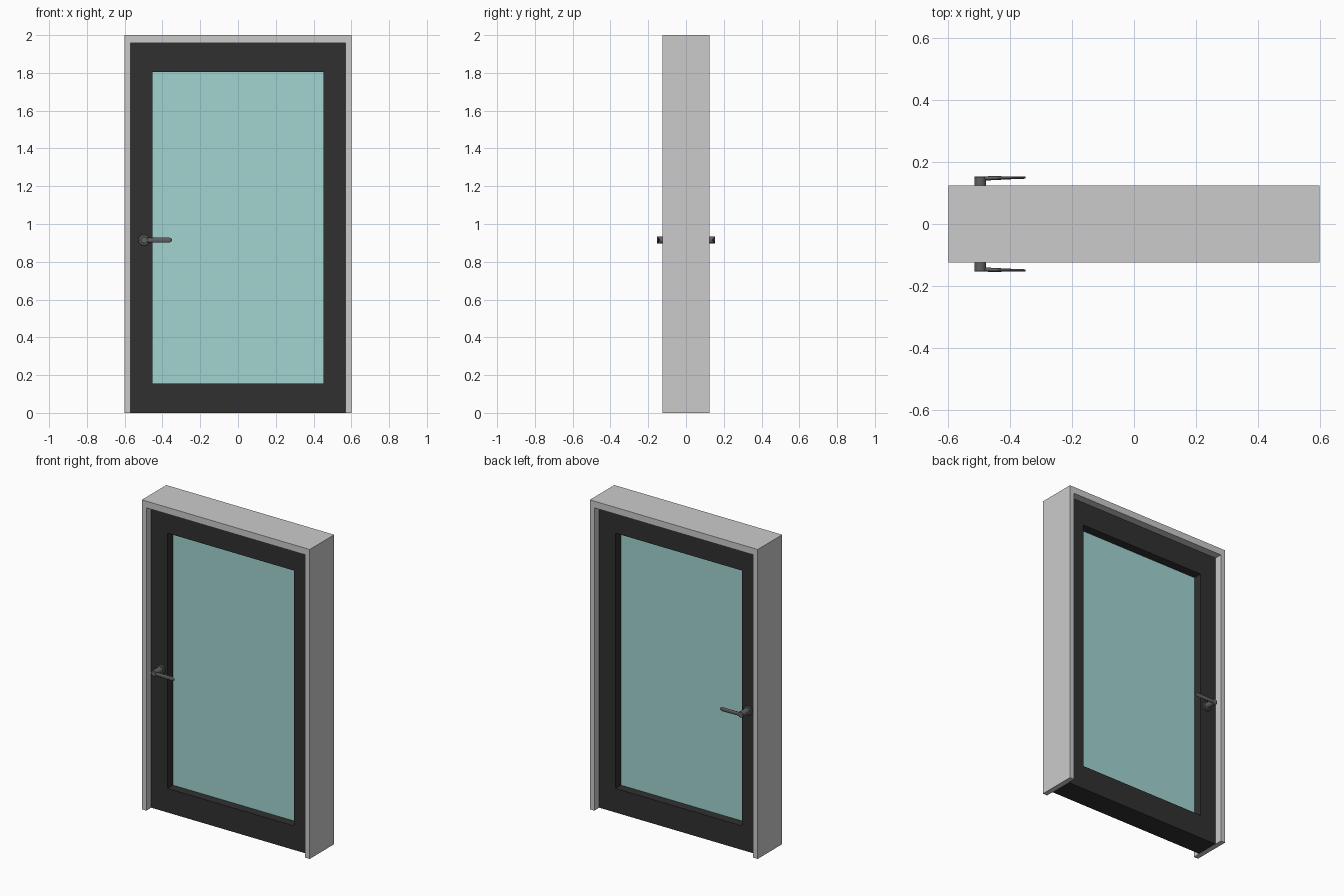
import bpy, bmesh, math

if "Cube" in bpy.data.objects:
    bpy.data.objects.remove(bpy.data.objects["Cube"])


def loft(name, loops, cyclic=False, color=None, mirror=False, smooth=False):
    """Skin matching point loops; close as a ring or cap both ends."""
    bm = bmesh.new()
    rows = [[bm.verts.new(p) for p in loop] for loop in loops]
    n = len(rows[0])
    pairs = list(zip(rows, rows[1:])) + ([(rows[-1], rows[0])] if cyclic else [])
    for a, b in pairs:
        for i in range(n):
            j = (i + 1) % n
            bm.faces.new((a[i], a[j], b[j], b[i]))
    if not cyclic:
        bm.faces.new(rows[0])
        bm.faces.new(rows[-1])
    bmesh.ops.recalc_face_normals(bm, faces=bm.faces)
    me = bpy.data.meshes.new(name)
    bm.to_mesh(me)
    bm.free()
    ob = bpy.data.objects.new(name, me)
    bpy.context.collection.objects.link(ob)
    if color:
        mat = bpy.data.materials.new(name + "_colour")
        mat.diffuse_color = (*color, 1)
        mat.use_nodes = True
        mat.node_tree.nodes["Principled BSDF"].inputs["Base Color"].default_value = mat.diffuse_color
        me.materials.append(mat)
    if mirror:
        mod = ob.modifiers.new("both_sides", 'MIRROR')
        mod.use_axis = (False, True, False)
    if smooth:
        bpy.ops.object.select_all(action='DESELECT')
        ob.select_set(True)
        bpy.context.view_layer.objects.active = ob
        bpy.ops.object.shade_smooth_by_angle(angle=math.radians(40))
    return ob


def rect(hx, z0, z1, y):
    return [(-hx, y, z0), (hx, y, z0), (hx, y, z1), (-hx, y, z1)]


def circle_y(r, y, n=28):
    return [(HX + r * math.cos(t), y, HZ + r * math.sin(t))
            for t in (2 * math.pi * i / n for i in range(n))]


def ellipse_x(x, y, ry, rz, n=16):
    return [(x, y + ry * math.cos(t), HZ + rz * math.sin(t))
            for t in (2 * math.pi * i / n for i in range(n))]


HX, HZ = -0.497, 0.915          # handle axis
DARK, STEEL, TEAL = (0.03,) * 3, (0.12,) * 3, (0.36, 0.66, 0.64)

# Door frame: two jambs and a head, open at the floor
outline = [(-0.6, 0), (-0.6, 2), (0.6, 2), (0.6, 0),
           (0.568, 0), (0.568, 1.957), (-0.568, 1.957), (-0.568, 0)]
loft("door_frame", [[(x, y, z) for x, z in outline] for y in (-0.125, 0.125)])

# Door leaf: dark ring around the glass opening
D = 0.075
outer, inner = (0.568, 0.0, 1.957), (0.453, 0.155, 1.805)
loft("door_leaf", [rect(*outer, -D), rect(*outer, D),
                   rect(*inner, D), rect(*inner, -D)], cyclic=True, color=DARK)

# Glass pane
loft("glass_pane", [rect(*inner, -0.018), rect(*inner, 0.018)], color=TEAL)

# Handle parts, mirrored to both faces
loft("handle_rosette", [circle_y(0.03, D), circle_y(0.03, D + 0.008),
                        circle_y(0.027, D + 0.011)],
     color=STEEL, mirror=True, smooth=True)
loft("handle_hub", [circle_y(0.019, D), circle_y(0.019, 0.152),
                    circle_y(0.017, 0.154)],
     color=STEEL, mirror=True, smooth=True)
lever = [(-0.495, 0.147, 0.007, 0.012), (-0.46, 0.148, 0.0065, 0.0125),
         (-0.37, 0.150, 0.004, 0.0135), (-0.358, 0.150, 0.004, 0.011),
         (-0.352, 0.150, 0.0035, 0.007), (-0.35, 0.150, 0.003, 0.003)]
loft("handle_lever", [ellipse_x(*s) for s in lever],
     color=STEEL, mirror=True, smooth=True)
